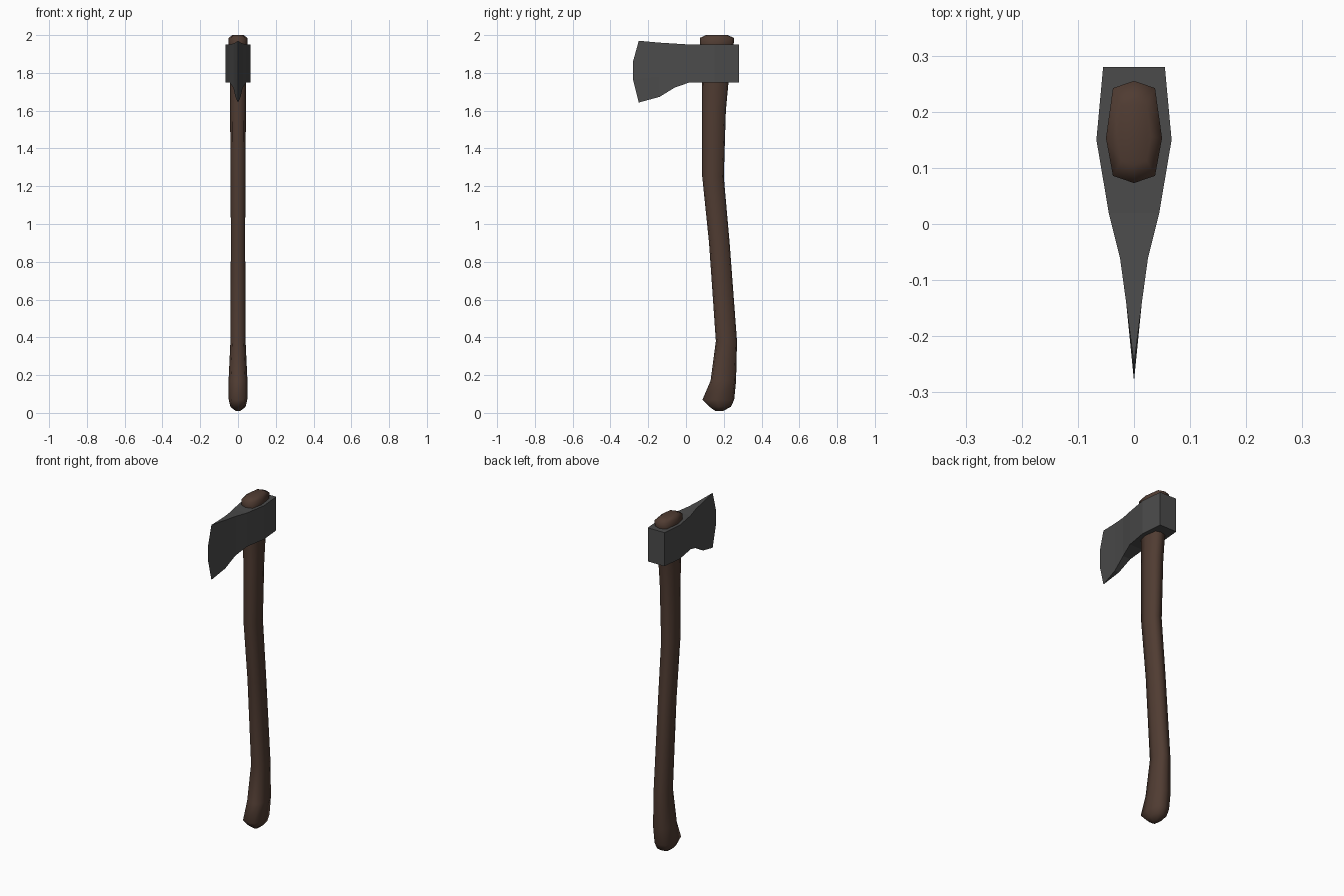
import bpy, bmesh

if "Cube" in bpy.data.objects:
    bpy.data.objects.remove(bpy.data.objects["Cube"])


def finish(name, bm, color, smooth):
    bmesh.ops.remove_doubles(bm, verts=bm.verts, dist=0.0005)
    bmesh.ops.recalc_face_normals(bm, faces=bm.faces)
    mesh = bpy.data.meshes.new(name)
    bm.to_mesh(mesh)
    bm.free()
    for p in mesh.polygons:
        p.use_smooth = smooth
    mat = bpy.data.materials.new(name + "_material")
    mat.diffuse_color = color
    mat.use_nodes = True
    mat.node_tree.nodes["Principled BSDF"].inputs["Base Color"].default_value = mat.diffuse_color
    mesh.materials.append(mat)
    obj = bpy.data.objects.new(name, mesh)
    bpy.context.collection.objects.link(obj)
    return obj


def loft(rings):
    """Skin closed rings of equal length and cap both ends."""
    bm = bmesh.new()
    loops = [[bm.verts.new(p) for p in ring] for ring in rings]
    n = len(loops[0])
    for a, b in zip(loops, loops[1:]):
        for i in range(n):
            j = (i + 1) % n
            bm.faces.new((a[i], a[j], b[j], b[i]))
    bm.faces.new(loops[0])
    bm.faces.new(loops[-1])
    return bm


# Handle: eight-sided sections (z, front y, back y, half width)
OCTAGON = [(0, -1), (.75, -.86), (1, -.12), (.75, .86),
           (0, 1), (-.75, .86), (-1, -.12), (-.75, -.86)]
sections = [
    (0.01, 0.155, 0.195, 0.012), (0.032, 0.125, 0.238, 0.040),
    (0.07, 0.087, 0.255, 0.049), (0.17, 0.130, 0.265, 0.050),
    (0.38, 0.158, 0.270, 0.040), (0.90, 0.122, 0.231, 0.038),
    (1.25, 0.086, 0.200, 0.039), (1.60, 0.086, 0.211, 0.042),
    (1.75, 0.084, 0.225, 0.043), (1.95, 0.073, 0.252, 0.049),
    (1.985, 0.073, 0.255, 0.050), (2.00, 0.105, 0.220, 0.030),
]
rings = [[(u * w, (y0 + y1) / 2 + v * (y1 - y0) / 2, z) for u, v in OCTAGON]
         for z, y0, y1, w in sections]
finish("handle", loft(rings), (0.08, 0.045, 0.032, 1), True)

# Axe head: sections (y, bottom z, top z, half width, bulge of cutting edge)
stations = [
    (0.28, 1.75, 1.95, 0.055, 0), (0.15, 1.75, 1.95, 0.067, 0),
    (0.02, 1.75, 1.95, 0.045, 0), (-0.06, 1.722, 1.955, 0.025, 0),
    (-0.14, 1.673, 1.96, 0.014, 0), (-0.25, 1.643, 1.97, 0.0, 0.03),
]
rings = []
for y, z0, z1, w, bulge in stations:
    side = [(y - bulge * b, z0 + (z1 - z0) * t)
            for t, b in ((0, 0), (.37, 1), (.67, 1), (1, 0))]
    rings.append([(w, a, z) for a, z in side] + [(-w, a, z) for a, z in reversed(side)])
bm = loft(rings[:-1])
bm.faces.ensure_lookup_table()
bm.faces.remove(bm.faces[-1])
# Blade wedge closes onto a single sharp edge
bm.verts.ensure_lookup_table()
last = bm.verts[-8:]
edge = [bm.verts.new(p) for p in rings[-1][:4]]
tip = edge + edge[::-1]
for i in range(8):
    j = (i + 1) % 8
    quad = [last[i], last[j], tip[j]]
    if tip[i] is not tip[j]:
        quad.append(tip[i])
    bm.faces.new(quad)
finish("axe_head", bm, (0.07, 0.07, 0.07, 1), False)
